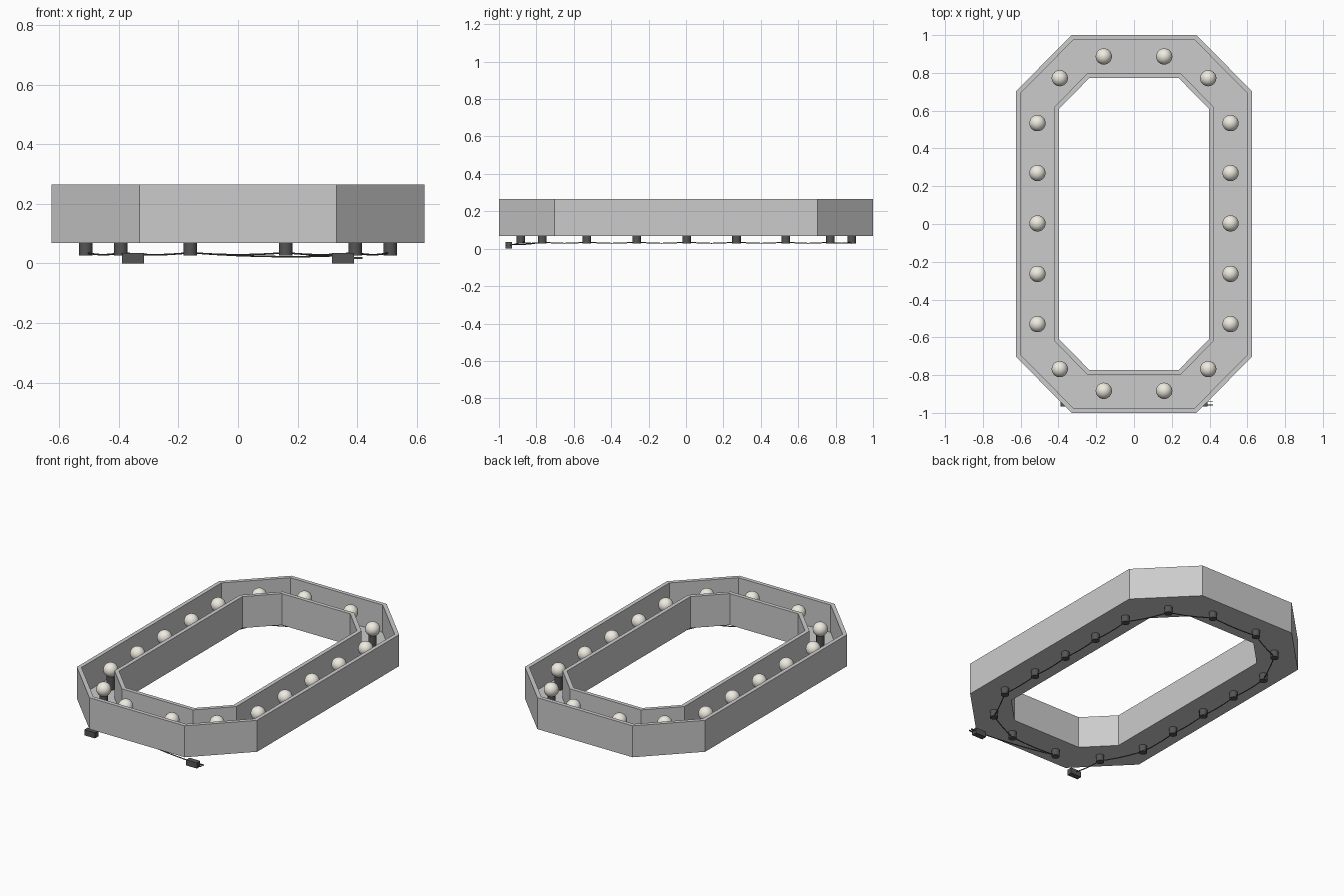
import bpy, bmesh
from mathutils import Vector, Matrix

if "Cube" in bpy.data.objects:
    bpy.data.objects.remove(bpy.data.objects["Cube"])


def material(name, color):
    m = bpy.data.materials.new(name)
    m.diffuse_color = color
    m.use_nodes = True
    m.node_tree.nodes["Principled BSDF"].inputs["Base Color"].default_value = m.diffuse_color
    return m


DARK = material("dark_plastic", (0.09, 0.09, 0.09, 1))
CREAM = material("cream_glass", (0.86, 0.83, 0.75, 1))


def finish(name, bm, mat=None, smooth=False):
    bmesh.ops.recalc_face_normals(bm, faces=bm.faces)
    me = bpy.data.meshes.new(name)
    bm.to_mesh(me)
    bm.free()
    ob = bpy.data.objects.new(name, me)
    bpy.context.collection.objects.link(ob)
    if mat:
        me.materials.append(mat)
    if smooth:
        bpy.context.view_layer.objects.active = ob
        ob.select_set(True)
        bpy.ops.object.shade_smooth_by_angle()
        ob.select_set(False)
    return ob


# Octagonal trough: U-shaped cross-section swept round eight corners
def octagon(x, y, cx, cy, z):
    # x, y: half sizes; cx, cy: half lengths of the straight edges
    return [(cx, -y, z), (x, -cy, z), (x, cy, z), (cx, y, z),
            (-cx, y, z), (-x, cy, z), (-x, -cy, z), (-cx, -y, z)]


BASE, FLOOR, TOP = 0.068, 0.093, 0.265
outer = (0.625, 1.0, 0.33, 0.703)
outer_in = (0.6, 0.975, 0.32, 0.693)
inner_out = (0.422, 0.797, 0.247, 0.62)
inner = (0.397, 0.772, 0.237, 0.61)
section = [(outer, BASE), (outer, TOP), (outer_in, TOP), (outer_in, FLOOR),
           (inner_out, FLOOR), (inner_out, TOP), (inner, TOP), (inner, BASE)]
bm = bmesh.new()
rings = [[bm.verts.new(p) for p in octagon(*dims, z)] for dims, z in section]
for a, b in zip(rings, rings[1:] + rings[:1]):
    for i in range(8):
        j = (i + 1) % 8
        bm.faces.new((a[i], a[j], b[j], b[i]))
finish("trough", bm)

# Bulb positions in order round the ring
right = [(0.16, -0.883), (0.393, -0.768)]
right += [(0.511, y) for y in (-0.53, -0.264, 0.003, 0.27, 0.534)]
right += [(0.393, 0.772), (0.16, 0.887)]
spots = right + [(-x, y) for x, y in reversed(right)]

# Bulbs and the sockets that pass through the floor
for i, (x, y) in enumerate(spots):
    bm = bmesh.new()
    bmesh.ops.create_uvsphere(bm, u_segments=32, v_segments=16, radius=0.043,
                              matrix=Matrix.Translation((x, y, 0.213)))
    finish(f"bulb_{i}", bm, CREAM, True)
    bm = bmesh.new()
    bmesh.ops.create_cone(bm, cap_ends=True, segments=24, radius1=0.023,
                          radius2=0.023, depth=0.155,
                          matrix=Matrix.Translation((x, y, 0.1045)))
    finish(f"socket_{i}", bm, DARK, True)

# Slack cable from plug to plug past every socket
PLUG_X, PLUG_Y = 0.353, -0.948
stops = [Vector((PLUG_X - 0.035, PLUG_Y, 0.025)),
         Vector((*spots[-1], 0.036))]
stops += [Vector((x, y, 0.036)) for x, y in spots[:-1]]
stops.append(Vector((-PLUG_X, PLUG_Y, 0.025)))
path = []
for a, b in zip(stops, stops[1:]):
    for k in range(6):
        t = k / 6
        path.append(a.lerp(b, t) - Vector((0, 0, 0.028 * t * (1 - t))))
path.append(stops[-1])
curve = bpy.data.curves.new("cable", 'CURVE')
curve.dimensions = '3D'
curve.bevel_depth = 0.003
curve.bevel_resolution = 1
curve.use_fill_caps = True
spline = curve.splines.new('POLY')
spline.points.add(len(path) - 1)
for p, v in zip(spline.points, path):
    p.co = (*v, 1)
cable = bpy.data.objects.new("cable", curve)
bpy.context.collection.objects.link(cable)
curve.materials.append(DARK)


# Connector blocks with two prongs on one of them
def box(name, center, size):
    bm = bmesh.new()
    bmesh.ops.create_cube(bm, size=1, matrix=Matrix.Translation(center)
                          @ Matrix.Diagonal((*size, 1)))
    finish(name, bm, DARK)


box("cable_socket", (-PLUG_X, PLUG_Y, 0.0175), (0.074, 0.034, 0.035))
box("cable_plug", (PLUG_X, PLUG_Y, 0.0175), (0.074, 0.034, 0.035))
for s in (-1, 1):
    box(f"prong_{s}", (PLUG_X + 0.047, PLUG_Y + s * 0.01, 0.018),
        (0.036, 0.004, 0.008))
